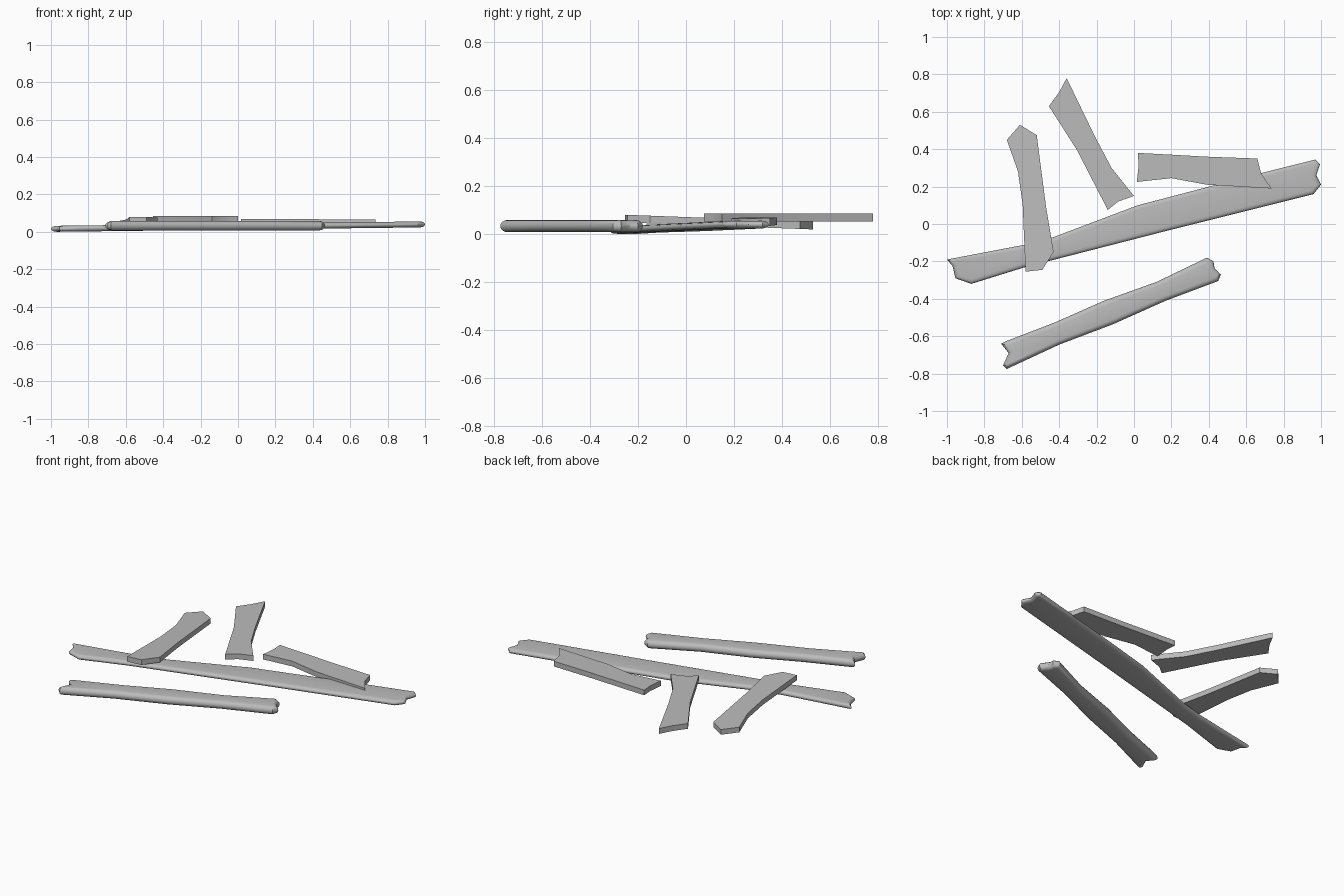
import bpy
import bmesh
from math import sin, cos, pi
from mathutils import Vector

cube = bpy.data.objects.get("Cube")
if cube:
    bpy.data.objects.remove(cube, do_unlink=True)

grey = bpy.data.materials.new("weathered grey")
grey.use_nodes = True
grey.diffuse_color = (0.5, 0.5, 0.5, 1)
bsdf = next(n for n in grey.node_tree.nodes if n.type == 'BSDF_PRINCIPLED')
bsdf.inputs["Base Color"].default_value = (0.5, 0.5, 0.5, 1)


def inset(points, distance):
    """Shrink a counter-clockwise outline, limiting the mitre at sharp corners."""
    result = []
    for i, p in enumerate(points):
        a = (p - points[i - 1]).normalized()
        b = (points[(i + 1) % len(points)] - p).normalized()
        na, nb = Vector((-a.y, a.x)), Vector((-b.y, b.x))
        result.append(p + (na + nb) * distance / max(1 + na.dot(nb), 0.7))
    return result


def board(name, outline, base, thickness, slope_x=0, slope_y=0, rounding=0):
    """Extrude an outline into a tilted board, with optional half-round edges."""
    points = [Vector(p) for p in outline]
    area = sum(p.cross(points[(i + 1) % len(points)]) for i, p in enumerate(points))
    if area < 0:
        points.reverse()
    steps = 8 if rounding else 1
    bm = bmesh.new()
    rings = []
    for s in range(steps + 1):
        angle = pi * s / steps
        height = base + thickness * (1 - cos(angle)) / 2
        loop = inset(points, rounding * (1 - sin(angle)))
        rings.append([bm.verts.new((p.x, p.y, height + slope_x * p.x + slope_y * p.y))
                      for p in loop])
    for low, high in zip(rings, rings[1:]):
        for i in range(len(points)):
            j = (i + 1) % len(points)
            bm.faces.new((low[i], low[j], high[j], high[i]))
    caps = [bm.faces.new(rings[0][::-1]), bm.faces.new(rings[-1])]
    bmesh.ops.triangulate(bm, faces=caps)
    mesh = bpy.data.meshes.new(name)
    bm.to_mesh(mesh)
    bm.free()
    mesh.materials.append(grey)
    obj = bpy.data.objects.new(name, mesh)
    bpy.context.collection.objects.link(obj)
    bpy.ops.object.select_all(action='DESELECT')
    obj.select_set(True)
    bpy.context.view_layer.objects.active = obj
    bpy.ops.object.shade_smooth_by_angle(angle=0.6)


# Two long rounded planks with broken, notched ends
board("long_plank",
      [(-1, -.19), (-.97, -.225), (-.955, -.29), (-.87, -.32), (-.58, -.23),
       (.2, -.03), (.96, .16), (1, .21), (.975, .26), (.995, .32), (.97, .345),
       (.67, .27), (.02, .1), (-.43, -.07), (-.58, -.11)],
      .012, .032, slope_x=.012, rounding=.024)
board("front_plank",
      [(-.71, -.64), (-.67, -.69), (-.7, -.755), (-.68, -.775), (-.4, -.645),
       (-.11, -.535), (.17, -.41), (.45, -.305), (.465, -.27), (.43, -.235),
       (.425, -.2), (.39, -.18), (.12, -.31), (-.16, -.41), (-.42, -.525),
       (-.68, -.625)],
      .008, .05, rounding=.025)

# Three short flat boards, sawn with crisp edges
board("left_board",
      [(-.68, .45), (-.61, .53), (-.52, .475), (-.5, .32), (-.47, .09),
       (-.43, -.15), (-.49, -.245), (-.58, -.255), (-.595, .1), (-.62, .28)],
      .039, .032, slope_y=-.037)
board("back_board",
      [(-.36, .78), (-.21, .47), (-.12, .3), (0, .15), (-.085, .12),
       (-.14, .075), (-.305, .395), (-.455, .63), (-.4, .705)],
      .053, .033)
board("right_board",
      [(.02, .38), (.21, .37), (.385, .36), (.66, .35), (.68, .27), (.735, .19),
       (.39, .21), (.2, .245), (.015, .225), (.025, .315)],
      .038, .032, slope_x=-.006)
